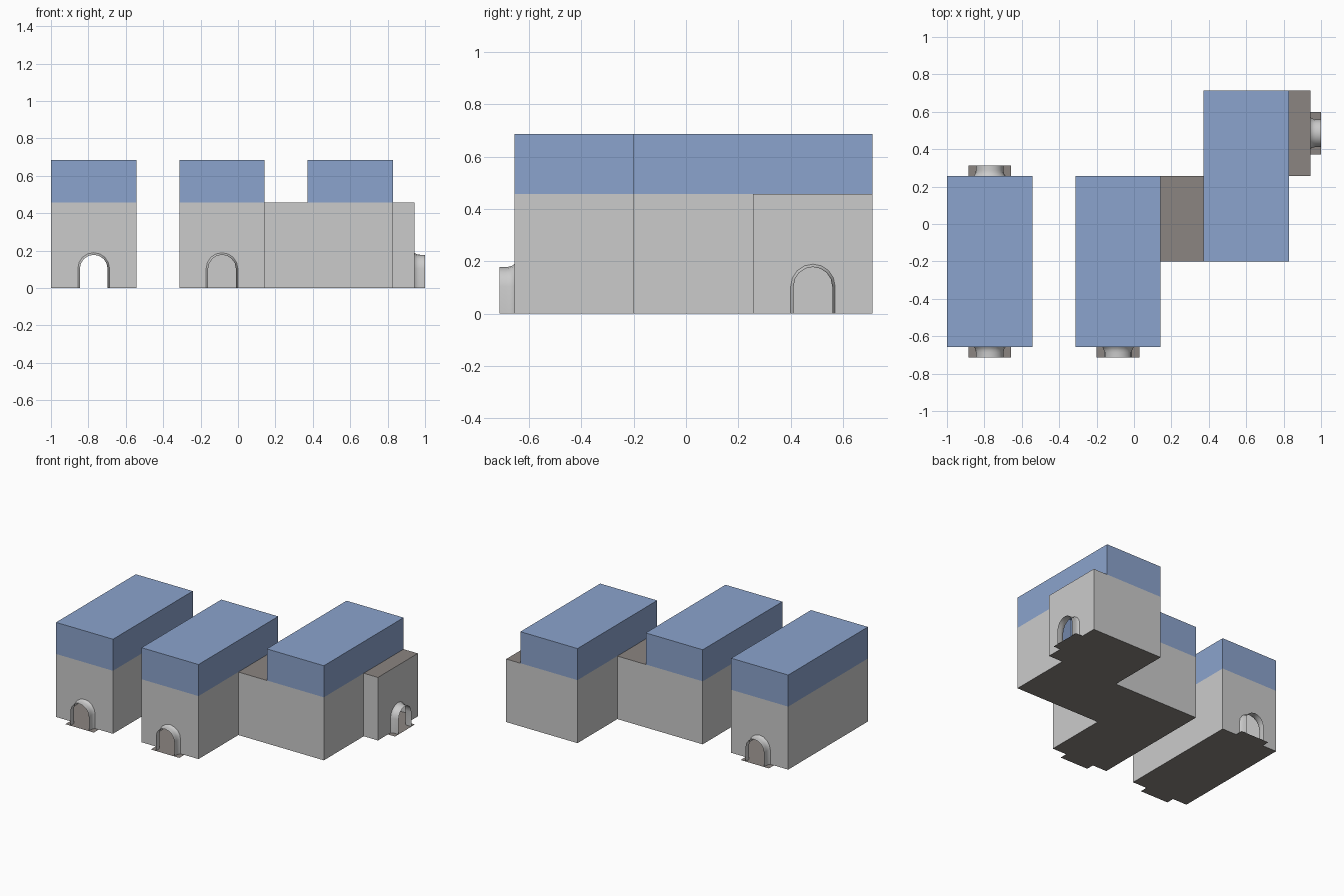
import bpy, bmesh, math
from mathutils import Vector

if "Cube" in bpy.data.objects:
    bpy.data.objects.remove(bpy.data.objects["Cube"])

H, TOP = 0.457, 0.686          # wall height, upper block height
OUT, SPRING = 0.057, 0.104     # doorway depth, height where the arch starts


def material(name, rgb):
    m = bpy.data.materials.new(name)
    m.diffuse_color = (*rgb, 1)
    m.use_nodes = True
    m.node_tree.nodes["Principled BSDF"].inputs["Base Color"].default_value = m.diffuse_color
    return m


GREY = material("wall grey", (0.60, 0.60, 0.60))
BLUE = material("roof blue", (0.26, 0.37, 0.61))
BROWN = material("floor brown", (0.26, 0.235, 0.22))


def make(name, faces, mat, smooth=False):
    bm = bmesh.new()
    for f in faces:
        bm.faces.new([bm.verts.new(p) for p in f])
    bmesh.ops.remove_doubles(bm, verts=bm.verts, dist=1e-5)
    me = bpy.data.meshes.new(name)
    bm.to_mesh(me)
    bm.free()
    me.materials.append(mat)
    ob = bpy.data.objects.new(name, me)
    bpy.context.collection.objects.link(ob)
    if smooth:
        bpy.context.view_layer.objects.active = ob
        ob.select_set(True)
        bpy.ops.object.shade_smooth_by_angle(angle=math.radians(40))
        ob.select_set(False)


def arch(mid, d, n, r, out):
    # arch outline in the plane of a wall, pushed outwards by `out`
    pts = [(-r, 0)]
    pts += [(-r * math.cos(math.pi * i / 8), SPRING + r * math.sin(math.pi * i / 8)) for i in range(9)]
    pts += [(r, 0)]
    return [mid + d * u + n * out + Vector((0, 0, z)) for u, z in pts]


def building(name, outline, doors):
    pts = [Vector((x, y, 0)) for x, y in outline]
    up = Vector((0, 0, H))
    walls = []
    floor = []
    for i, a in enumerate(pts):
        b = pts[(i + 1) % len(pts)]
        d = (b - a).normalized()
        n = Vector((d.y, -d.x, 0))
        mid = (a + b) / 2
        floor.append(a)
        if i not in doors:
            walls.append([a, b, b + up, a + up])
            continue
        # wall with an arched opening
        walls.append([a] + arch(mid, d, n, 0.085, 0) + [b, b + up, a + up])
        # arched tube that flares where it meets the wall
        rings = [arch(mid, d, n, r, o) for r, o in
                 ((0.085, 0), (0.079, 0.008), (0.0755, 0.018), (0.074, 0.03), (0.074, OUT))]
        tube = [[p[k], q[k], q[k + 1], p[k + 1]]
                for p, q in zip(rings, rings[1:]) for k in range(len(p) - 1)]
        make(f"{name}_door_frame_{i}", tube, GREY, True)
        # doorstep is part of the floor outline
        w = 0.114
        floor += [mid - d * w, mid - d * w + n * OUT, mid + d * w + n * OUT, mid + d * w]
    make(name + "_walls", walls, GREY)
    make(name + "_floor", [floor], BROWN)


def flat_roof(name, x0, x1, y0, y1, z, mat):
    make(name, [[(x0, y0, z), (x1, y0, z), (x1, y1, z), (x0, y1, z)]], mat)


def upper_block(name, x0, x1, y0, y1):
    # raised room top: four sides and a lid, open to the room below
    c = [(x0, y0), (x1, y0), (x1, y1), (x0, y1)]
    faces = [[(*c[i], H), (*c[(i + 1) % 4], H), (*c[(i + 1) % 4], TOP), (*c[i], TOP)] for i in range(4)]
    faces.append([(*p, TOP) for p in c])
    make(name, faces, BLUE)


# separate hall with a door at each end
building("left_hall", [(-1, -.657), (-.543, -.657), (-.543, .257), (-1, .257)], {0, 2})
# two joined halls with a link and a side porch
building("joined_halls", [(-.314, -.657), (.143, -.657), (.143, -.2), (.829, -.2), (.829, .257),
                          (.943, .257), (.943, .714), (.371, .714), (.371, .257), (-.314, .257)], {0, 5})

upper_block("left_upper_block", -1, -.543, -.657, .257)
upper_block("middle_upper_block", -.314, .143, -.657, .257)
upper_block("right_upper_block", .371, .829, -.2, .714)

flat_roof("link_roof", .143, .371, -.2, .257, H, BROWN)
flat_roof("porch_roof", .829, .943, .257, .714, H, BROWN)
